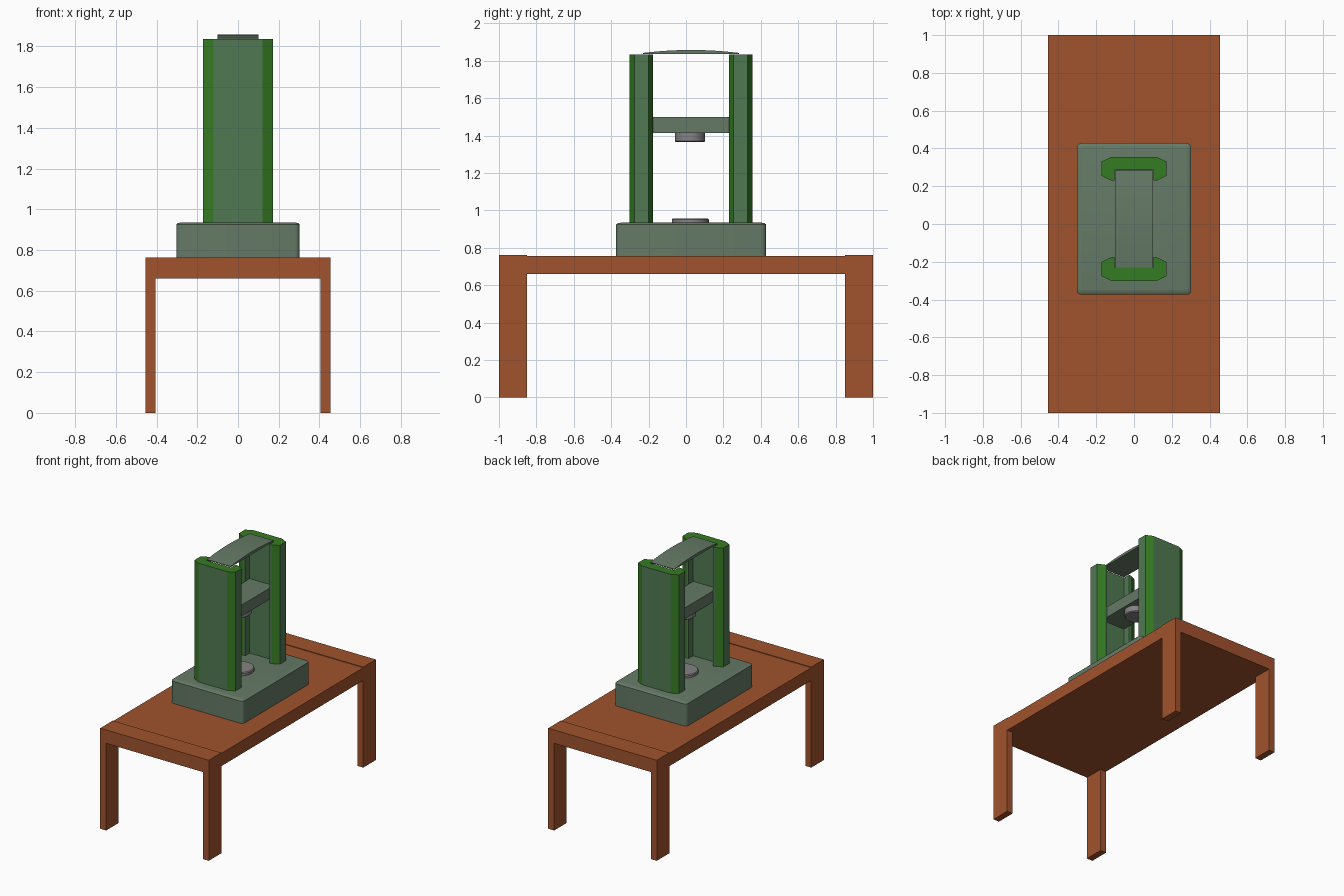
import bpy, bmesh, math

if "Cube" in bpy.data.objects:
    bpy.data.objects.remove(bpy.data.objects["Cube"])

def lin(c):
    c /= 255
    return c / 12.92 if c <= 0.04045 else ((c + 0.055) / 1.055) ** 2.4

def material(name, r, g, b):
    m = bpy.data.materials.new(name)
    m.diffuse_color = (lin(r), lin(g), lin(b), 1)
    m.use_nodes = True
    m.node_tree.nodes["Principled BSDF"].inputs["Base Color"].default_value = m.diffuse_color
    return m

WOOD = material("brown wood", 160, 83, 45)
BASE = material("grey green paint", 101, 122, 102)
PANEL = material("soft green paint", 80, 122, 82)
GREEN = material("bright green paint", 53, 124, 35)
STEEL = material("grey steel", 134, 130, 133)

def finish(name, bm, *mats):
    bmesh.ops.recalc_face_normals(bm, faces=bm.faces)
    me = bpy.data.meshes.new(name)
    bm.to_mesh(me)
    bm.free()
    for m in mats:
        me.materials.append(m)
    ob = bpy.data.objects.new(name, me)
    bpy.context.collection.objects.link(ob)
    return ob

def loft(bm, loops):
    # skin a stack of equal-length closed loops and cap both ends
    rings = [[bm.verts.new(p) for p in lp] for lp in loops]
    n = len(rings[0])
    for a, b in zip(rings, rings[1:]):
        for i in range(n):
            j = (i + 1) % n
            bm.faces.new((a[i], a[j], b[j], b[i]))
    bm.faces.new(rings[0])
    bm.faces.new(rings[-1])

def box(name, x0, x1, y0, y1, z0, z1, mat):
    bm = bmesh.new()
    loft(bm, [[(x0, y0, z), (x1, y0, z), (x1, y1, z), (x0, y1, z)] for z in (z0, z1)])
    return finish(name, bm, mat)

def smooth(ob, deg=35):
    bpy.ops.object.select_all(action='DESELECT')
    ob.select_set(True)
    bpy.context.view_layer.objects.active = ob
    bpy.ops.object.shade_smooth_by_angle(angle=math.radians(deg))

def disc(name, r, cy, z0, z1, chamfer_bottom, chamfer_top):
    def ring(rad, z):
        return [(rad * math.cos(math.tau * i / 32), cy + rad * math.sin(math.tau * i / 32), z)
                for i in range(32)]
    c = 0.006
    loops = [ring(r - c, z0), ring(r, z0 + c)] if chamfer_bottom else [ring(r, z0)]
    loops += [ring(r, z1 - c), ring(r - c, z1)] if chamfer_top else [ring(r, z1)]
    bm = bmesh.new()
    loft(bm, loops)
    smooth(finish(name, bm, STEEL))

# table: slab and two end frames, each an upside-down U with two legs
box("table_top", -0.455, 0.455, -0.85, 0.85, 0.66, 0.757, WOOD)
U = [(-0.455, 0), (-0.405, 0), (-0.405, 0.66), (0.405, 0.66),
     (0.405, 0), (0.455, 0), (0.455, 0.762), (-0.455, 0.762)]
for side, y0, y1 in (("front", -1, -0.85), ("back", 0.85, 1)):
    bm = bmesh.new()
    loft(bm, [[(x, y, z) for x, z in U] for y in (y0, y1)])
    finish(side + "_table_legs", bm, WOOD)

CY = 0.027  # centre of the press

# press base: rounded corners and a shallow sloped rim
def rounded(hx, hy, r, z):
    pts = []
    for k, (sx, sy) in enumerate(((1, 1), (-1, 1), (-1, -1), (1, -1))):
        for i in range(6):
            a = math.pi / 2 * (k + i / 5)
            pts.append((sx * (hx - r) + r * math.cos(a), CY + sy * (hy - r) + r * math.sin(a), z))
    return pts

bm = bmesh.new()
loft(bm, [rounded(0.303, 0.401, 0.025, 0.757), rounded(0.303, 0.401, 0.025, 0.925),
          rounded(0.297, 0.394, 0.022, 0.931), rounded(0.282, 0.374, 0.015, 0.935)])
smooth(finish("press_base", bm, BASE))

# columns: chamfered channel section, offsets measured outward from the press centre
SECTION = [(-0.172, 0.228), (-0.12, 0.203), (-0.102, 0.203), (-0.102, 0.258),
           (0.102, 0.258), (0.102, 0.203), (0.12, 0.203), (0.172, 0.228),
           (0.172, 0.302), (0.12, 0.328), (-0.12, 0.328), (-0.172, 0.302)]
for side, s in (("front", -1), ("back", 1)):
    bm = bmesh.new()
    loft(bm, [[(x, CY + s * y, z) for x, y in SECTION] for z in (0.934, 1.835)])
    bmesh.ops.recalc_face_normals(bm, faces=bm.faces)
    for f in bm.faces:
        n = f.normal
        slanted = 0.2 < abs(n.x) < 0.97
        f.material_index = 1 if slanted or abs(n.z) > 0.5 else 0
    finish(side + "_column", bm, PANEL, GREEN)

# arched top plate
bm = bmesh.new()
N = 16
arc = [(CY + 0.257 * (1 - 2 * i / N), 1.842 + 0.016 * (1 - (1 - 2 * i / N) ** 2)) for i in range(N + 1)]
under = [(CY - 0.257, 1.837), (CY + 0.257, 1.837)]
loft(bm, [[(x, y, z) for y, z in arc + under] for x in (-0.1, 0.1)])
smooth(finish("top_plate", bm, BASE))

# sliding crosshead, ram and lower anvil
box("crosshead", -0.1, 0.1, CY - 0.257, CY + 0.257, 1.415, 1.5, BASE)
disc("ram", 0.081, 0.021, 1.365, 1.416, True, False)
disc("anvil", 0.099, 0.023, 0.934, 0.958, False, True)
